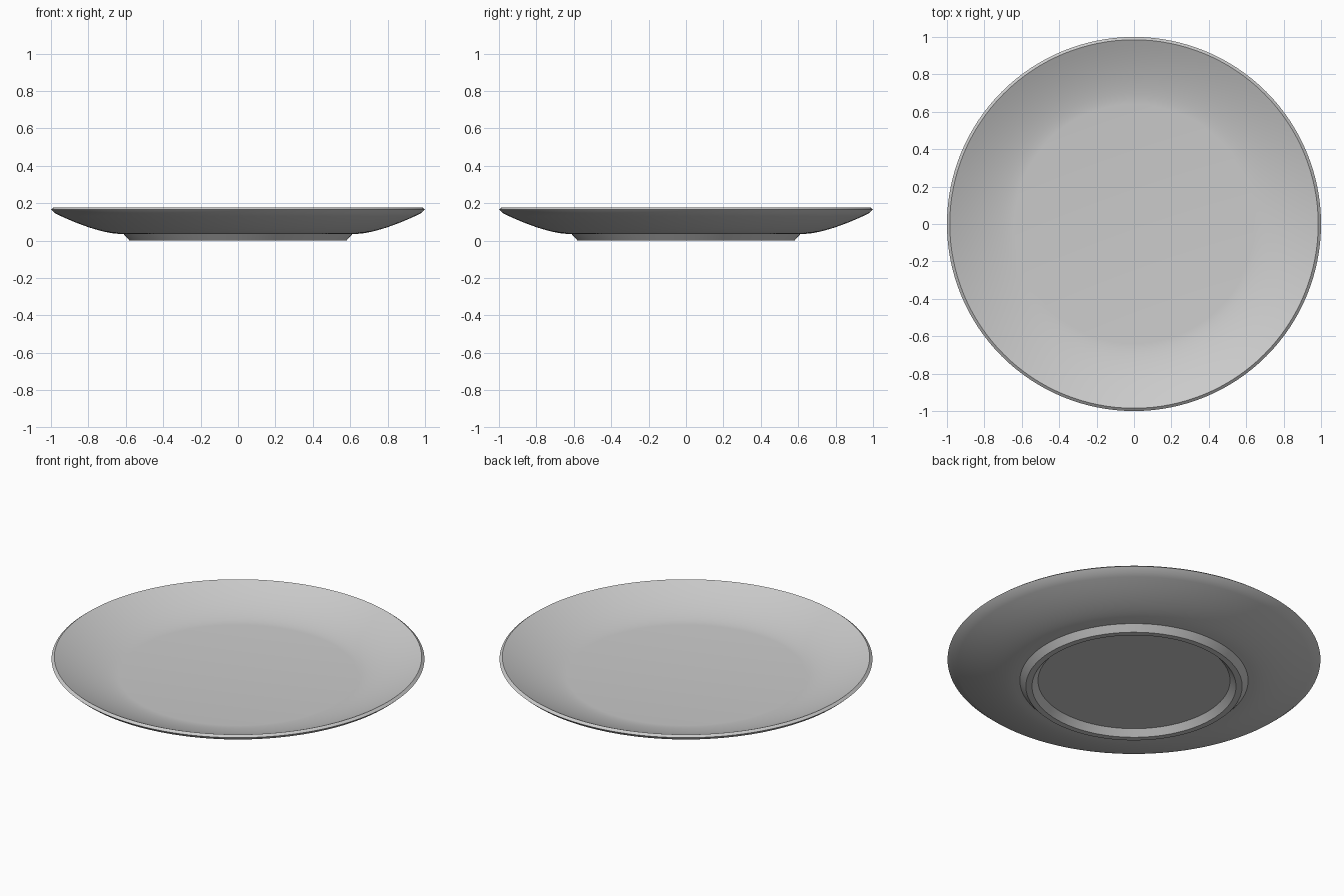
import bpy, bmesh, math

if "Cube" in bpy.data.objects:
    bpy.data.objects.remove(bpy.data.objects["Cube"])

SEG = 128
STEPS = 12


def sweep(r0, z0, r1, z1, power):
    # gently rising curve, flat at its inner end
    return [(r0 + (r1 - r0) * i / STEPS, z0 + (z1 - z0) * (i / STEPS) ** power)
            for i in range(STEPS + 1)]


# Cross-section from the underside centre, round the rim, to the top centre
profile = [(0.515, 0.035), (0.547, 0.0), (0.58, 0.0), (0.612, 0.035)]   # foot ring
profile += sweep(0.64, 0.036, 0.975, 0.144, 1.5)                        # underside
profile += [(1.0, 0.166), (0.985, 0.178)]                               # rim edge
profile += sweep(0.64, 0.07, 0.985, 0.178, 1.5)[-2::-1]                 # dish and well

# Lathe the plate
bm = bmesh.new()
rings = [[bm.verts.new((r * math.cos(2 * math.pi * k / SEG),
                        r * math.sin(2 * math.pi * k / SEG), z))
          for k in range(SEG)] for r, z in profile]
for a, b in zip(rings, rings[1:]):
    for k in range(SEG):
        n = (k + 1) % SEG
        bm.faces.new((a[k], a[n], b[n], b[k]))
bm.faces.new(rings[0][::-1])
bm.faces.new(rings[-1])
bmesh.ops.recalc_face_normals(bm, faces=bm.faces)

mesh = bpy.data.meshes.new("plate")
bm.to_mesh(mesh)
bm.free()
plate = bpy.data.objects.new("plate", mesh)
bpy.context.collection.objects.link(plate)

# Smooth surfaces, crisp foot and rim edges
bpy.context.view_layer.objects.active = plate
plate.select_set(True)
bpy.ops.object.shade_smooth_by_angle(angle=math.radians(20))
